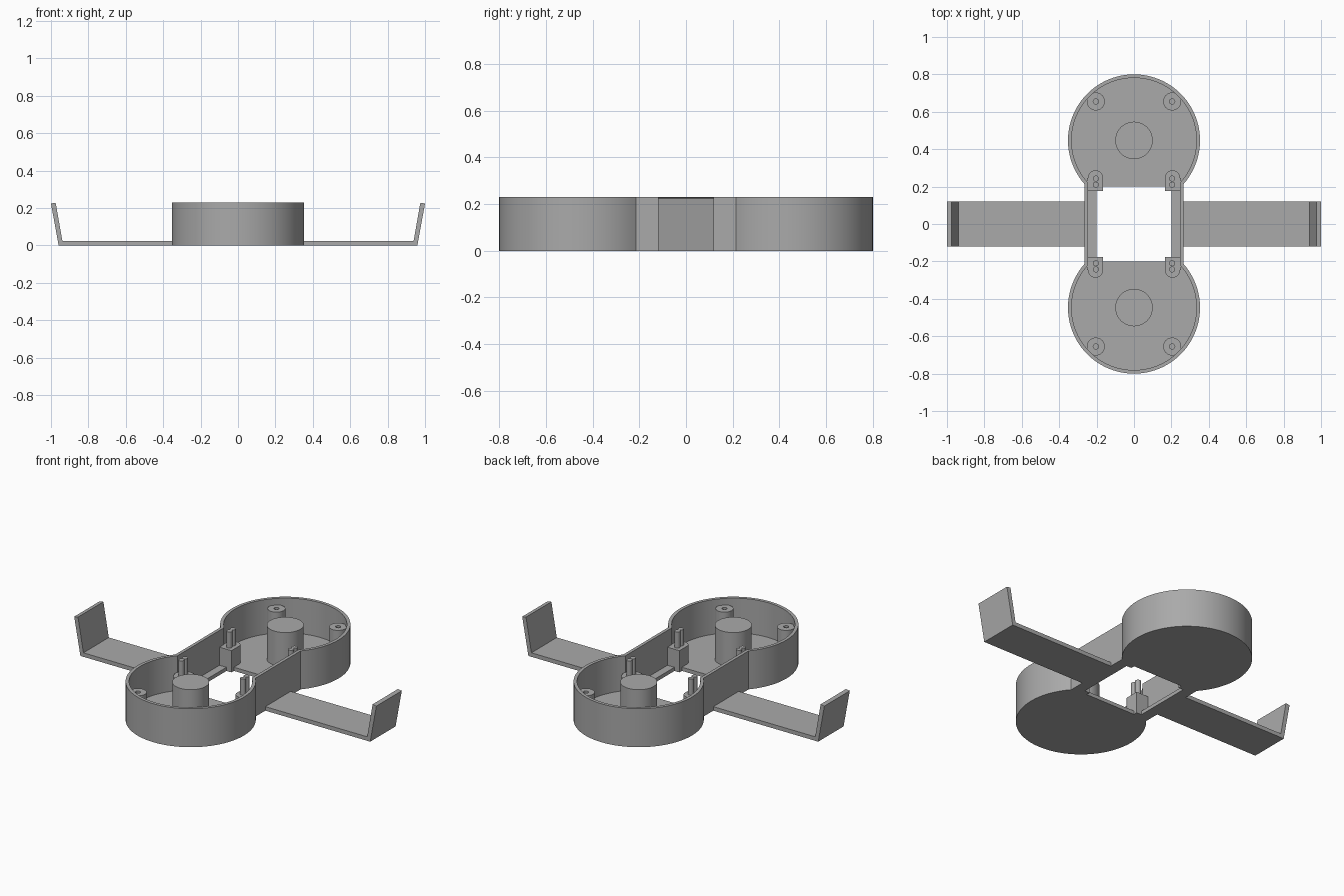
import bpy, bmesh, math

if "Cube" in bpy.data.objects:
    bpy.data.objects.remove(bpy.data.objects["Cube"])

grey = bpy.data.materials.new("mid_grey")
grey.diffuse_color = (0.4, 0.4, 0.4, 1)
grey.use_nodes = True
grey.node_tree.nodes["Principled BSDF"].inputs["Base Color"].default_value = grey.diffuse_color

CY, R, RI = 0.447, 0.353, 0.334      # cup centre, outer and inner radius
XO, XI = 0.265, 0.246                # neck wall outer and inner x
H, FLOOR = 0.23, 0.022


def finish(name, bm):
    bmesh.ops.recalc_face_normals(bm, faces=bm.faces)
    me = bpy.data.meshes.new(name)
    bm.to_mesh(me)
    bm.free()
    me.materials.append(grey)
    ob = bpy.data.objects.new(name, me)
    bpy.context.collection.objects.link(ob)
    bpy.ops.object.select_all(action='DESELECT')
    ob.select_set(True)
    bpy.context.view_layer.objects.active = ob
    bpy.ops.object.shade_smooth_by_angle(angle=math.radians(30))
    return ob


def prism(name, pts, z0, z1):
    bm = bmesh.new()
    f = bm.faces.new([bm.verts.new((x, y, z0)) for x, y in pts])
    g = bmesh.ops.extrude_face_region(bm, geom=[f])["geom"]
    for v in g:
        if isinstance(v, bmesh.types.BMVert):
            v.co.z = z1
    # keep the base face closed
    if not f.is_valid or len(bm.faces) < len(pts) + 2:
        bm.verts.ensure_lookup_table()
        bm.faces.new([v for v in bm.verts if abs(v.co.z - z0) < 1e-6])
    return finish(name, bm)


def ring(name, outer, inner, z0, z1):
    bm = bmesh.new()
    loops = [[bm.verts.new((x, y, z)) for x, y in p]
             for p, z in ((outer, z0), (outer, z1), (inner, z1), (inner, z0))]
    n = len(outer)
    for k in range(4):
        a, b = loops[k], loops[(k + 1) % 4]
        for i in range(n):
            j = (i + 1) % n
            bm.faces.new((a[i], a[j], b[j], b[i]))
    return finish(name, bm)


def box(name, x0, x1, y0, y1, z0, z1):
    return prism(name, [(x0, y0), (x1, y0), (x1, y1), (x0, y1)], z0, z1)


def circle(cx, cy, r, n=32):
    return [(cx + r * math.cos(2 * math.pi * i / n),
             cy + r * math.sin(2 * math.pi * i / n)) for i in range(n)]


def cup_arc(r, x, n=72):
    # arc of the rear cup that stops where it meets the neck wall
    a = -math.acos(x / r)
    return [(r * math.cos(t), CY + r * math.sin(t))
            for t in (a + (math.pi - 2 * a) * i / n for i in range(n + 1))]


# one continuous figure-of-eight wall around both cups and the neck
def outline(r, x):
    arc = cup_arc(r, x)
    return arc + [(-px, -py) for px, py in arc]


ring("outer_wall", outline(R, XO), outline(RI, XI), 0, H)

for sy, yn in ((1, "rear"), (-1, "front")):
    # cup floor, cut straight at the central opening
    d = cup_arc(RI, XI) + [(-XI, 0.2), (XI, 0.2)]
    prism(yn + "_floor", [(x, sy * y) for x, y in d], 0, FLOOR)
    prism(yn + "_hub", circle(0, sy * 0.447, 0.1, 64), FLOOR, 0.226)
    for sx, xn in ((1, "right"), (-1, "left")):
        tag = yn + "_" + xn
        # screw boss with hole
        c = (sx * 0.204, sy * 0.655)
        ring(tag + "_boss", circle(*c, 0.048), circle(*c, 0.014), FLOOR, 0.19)
        # neck bracket: low block with rounded end, carrying two pins
        xs = sorted((sx * 0.167, sx * 0.25))
        ys = sorted((sy * 0.176, sy * 0.245))
        box(tag + "_bracket", *xs, *ys, 0, 0.13)
        prism(tag + "_bracket_end", circle(sx * 0.206, sy * 0.247, 0.04), FLOOR, 0.13)
        for k, y in enumerate((0.21, 0.243)):
            prism(tag + "_pin_%d" % k, circle(sx * 0.204, sy * y, 0.016, 24), 0.13, 0.226)

for sx, xn in ((1, "right"), (-1, "left")):
    # ledge beside the opening
    xs = sorted((sx * 0.2, sx * XI))
    box(xn + "_ledge", *xs, -0.2, 0.2, 0, FLOOR)
    # flat arm with leaning end tab, profile in x-z swept along y
    prof = [(XO - 0.005, 0), (0.959, 0), (1.0, 0.224), (0.975, 0.228),
            (0.939, 0.024), (XO - 0.005, 0.024)]
    bm = bmesh.new()
    a, b = ([bm.verts.new((sx * x, y, z)) for x, z in prof] for y in (-0.12, 0.12))
    bm.faces.new(a)
    bm.faces.new(b)
    for i in range(6):
        j = (i + 1) % 6
        bm.faces.new((a[i], a[j], b[j], b[i]))
    finish(xn + "_arm", bm)
